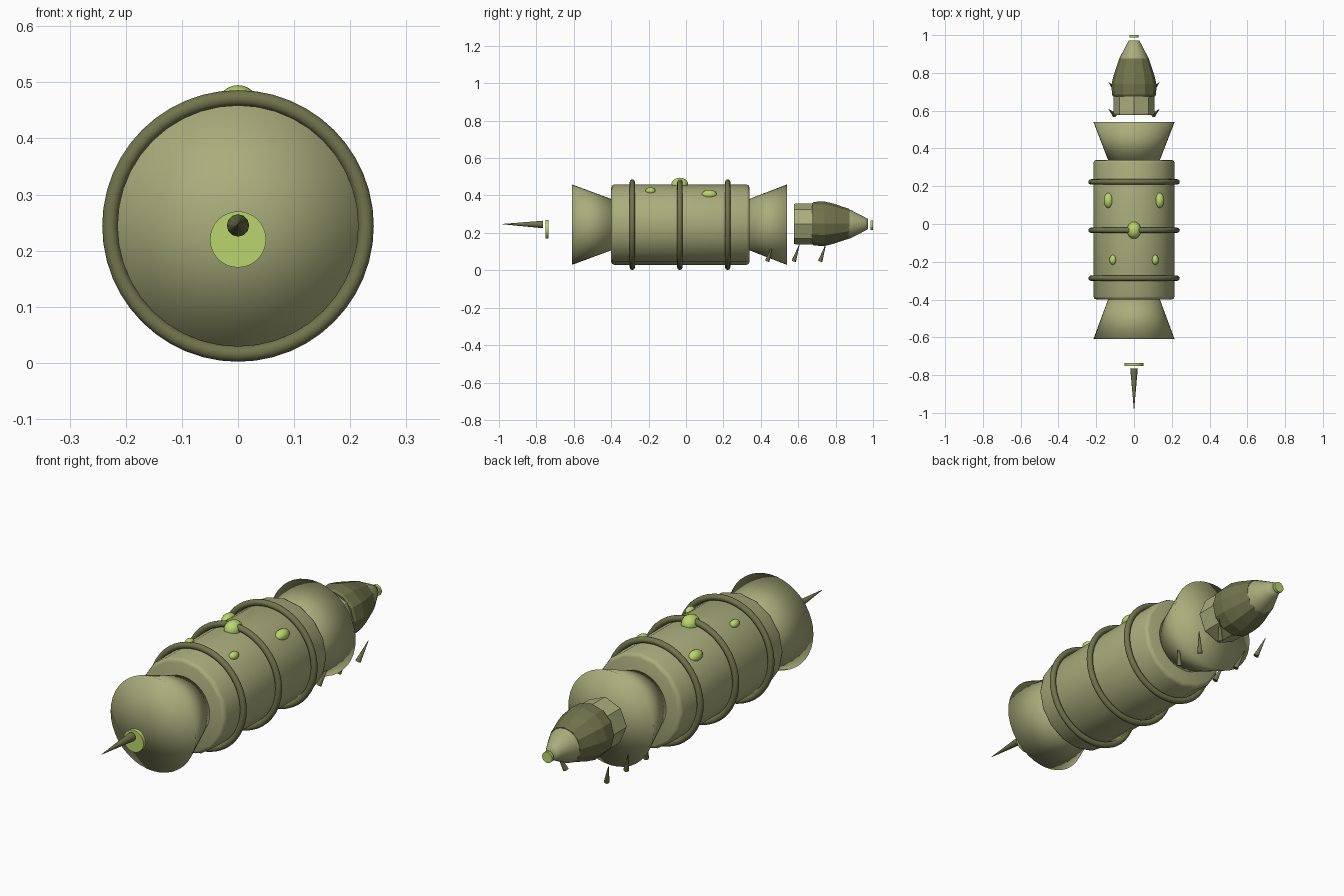
import bpy, bmesh, math
from mathutils import Vector

cube = bpy.data.objects.get("Cube")
if cube:
    bpy.data.objects.remove(cube)

AXIS_Z = 0.244


def material(name, rgb):
    m = bpy.data.materials.new(name)
    m.use_nodes = True
    m.diffuse_color = (*rgb, 1)
    bsdf = next(n for n in m.node_tree.nodes if n.type == 'BSDF_PRINCIPLED')
    bsdf.inputs["Base Color"].default_value = (*rgb, 1)
    return m


OLIVE = material("olive", (0.40, 0.42, 0.20))
DARK = material("dark olive", (0.165, 0.175, 0.073))
LIME = material("lime", (0.50, 0.66, 0.155))


def make(name, bm, mat, smooth):
    """smooth: None is flat, otherwise the sharp-edge angle in degrees"""
    bmesh.ops.recalc_face_normals(bm, faces=bm.faces[:])
    for f in bm.faces:
        f.smooth = smooth is not None
    if smooth is not None:
        for e in bm.edges:
            e.smooth = e.calc_face_angle(0) < math.radians(smooth)
    me = bpy.data.meshes.new(name)
    bm.to_mesh(me)
    bm.free()
    me.materials.append(mat)
    ob = bpy.data.objects.new(name, me)
    bpy.context.collection.objects.link(ob)
    return ob


def lathe(name, profile, sides, mat, smooth=None, z=AXIS_Z):
    """Turn (y, radius) points around the long axis, with fan caps."""
    bm = bmesh.new()
    rings = []
    for y, r in profile:
        angles = [2 * math.pi * i / sides for i in range(sides)]
        rings.append([bm.verts.new((r * math.cos(a), y, z + r * math.sin(a))) for a in angles])
    for a, b in zip(rings, rings[1:]):
        for i in range(sides):
            j = (i + 1) % sides
            bm.faces.new((a[i], a[j], b[j], b[i]))
    for ring, (y, r) in ((rings[0], profile[0]), (rings[-1], profile[-1])):
        centre = bm.verts.new((0, y, z))
        for i in range(sides):
            bm.faces.new((ring[i], ring[(i + 1) % sides], centre))
    return make(name, bm, mat, smooth)


def spike(name, base, tip, r_base, r_tip, mat):
    base, tip = Vector(base), Vector(tip)
    axis = tip - base
    bm = bmesh.new()
    bmesh.ops.create_cone(bm, cap_ends=True, segments=12, radius1=r_base, radius2=r_tip,
                          depth=axis.length)
    rot = axis.to_track_quat('Z', 'Y').to_matrix()
    bmesh.ops.rotate(bm, matrix=rot, verts=bm.verts[:])
    bmesh.ops.translate(bm, vec=(base + tip) / 2, verts=bm.verts[:])
    return make(name, bm, mat, 40)


def dome(name, centre, radii):
    bm = bmesh.new()
    bmesh.ops.create_uvsphere(bm, u_segments=20, v_segments=12, radius=1)
    bmesh.ops.scale(bm, vec=radii, verts=bm.verts[:])
    bmesh.ops.translate(bm, vec=centre, verts=bm.verts[:])
    return make(name, bm, LIME, 180)


# Main hull with softened ends
lathe("hull", [(-0.40, 0.198), (-0.395, 0.21), (-0.383, 0.215),
               (0.323, 0.215), (0.335, 0.21), (0.34, 0.198)], 16, OLIVE, 50)

# Flared ends
lathe("front_flare", [(-0.61, 0.215), (-0.38, 0.13)], 40, OLIVE, 180)
lathe("rear_flare", [(0.54, 0.215), (0.32, 0.13)], 40, OLIVE, 180)

# Hoops around the hull
for label, y in (("front", -0.287), ("middle", -0.033), ("rear", 0.223)):
    bpy.ops.mesh.primitive_torus_add(major_radius=0.228, minor_radius=0.014,
                                     major_segments=48, minor_segments=12,
                                     location=(0, y, AXIS_Z), rotation=(math.pi / 2, 0, 0))
    hoop = bpy.context.object
    hoop.name = label + "_hoop"
    hoop.data.materials.append(DARK)
    hoop.data.shade_smooth()

# Domes on top of the hull
dome("top_dome", (0, -0.033, 0.458), (0.037, 0.045, 0.037))
for side, s in (("left", 1), ("right", -1)):
    dome(side + "_large_dome", (s * 0.135, 0.125, 0.405), (0.025, 0.04, 0.025))
    dome(side + "_small_dome", (s * 0.112, -0.19, 0.425), (0.018, 0.026, 0.018))

# Front needle and its plate
spike("front_needle", (0, -0.765, 0.245), (0, -0.98, 0.247), 0.02, 0.001, DARK)
lathe("front_plate", [(-0.752, 0.05), (-0.735, 0.05)], 32, LIME, 40, z=0.22)

# Rear pod: collar, faceted shell, nozzle and end plate
lathe("pod_collar", [(0.578, 0.106), (0.585, 0.109), (0.675, 0.109), (0.70, 0.105)],
      8, OLIVE, z=0.248)
lathe("pod_shell", [(0.675, 0.11), (0.685, 0.117), (0.74, 0.119), (0.79, 0.107),
                    (0.84, 0.09), (0.875, 0.079)], 12, DARK, z=0.249)
lathe("pod_nozzle", [(0.86, 0.079), (0.88, 0.076), (0.955, 0.037), (0.972, 0.027)],
      24, OLIVE, 60, z=0.247)
lathe("end_plate", [(0.987, 0.025), (1.0, 0.025)], 24, LIME, 40, z=0.24)

# Thorns beneath the rear, mirrored in pairs
for side, s in (("left", 1), ("right", -1)):
    for label, y in (("front", 0.435), ("middle", 0.577), ("rear", 0.718)):
        spike(f"{side}_{label}_thorn", (s * 0.103, y, 0.05), (s * 0.133, y + 0.03, 0.14),
              0.012, 0.001, DARK)
